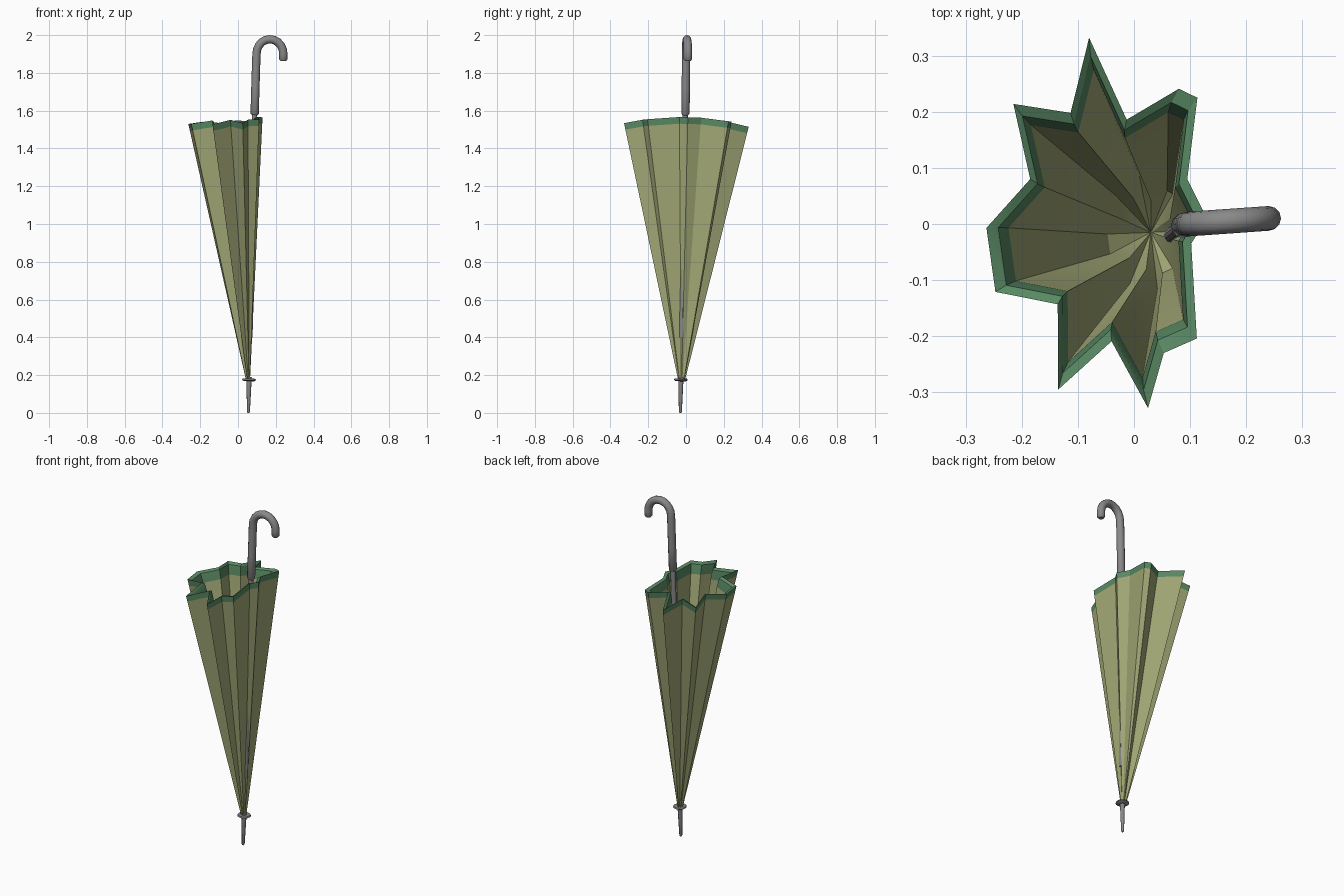
import bpy, bmesh, math
from mathutils import Vector

if "Cube" in bpy.data.objects:
    bpy.data.objects.remove(bpy.data.objects["Cube"])


def material(name, rgb):
    m = bpy.data.materials.new(name)
    m.diffuse_color = (*rgb, 1)
    m.use_nodes = True
    m.node_tree.nodes["Principled BSDF"].inputs["Base Color"].default_value = m.diffuse_color
    return m


OLIVE = material("olive fabric", (0.36, 0.39, 0.18))
GREEN = material("green trim", (0.10, 0.25, 0.125))
GREY = material("grey metal", (0.25, 0.25, 0.25))


def finish(name, bm, mats, angle=30):
    bmesh.ops.recalc_face_normals(bm, faces=bm.faces)
    me = bpy.data.meshes.new(name)
    bm.to_mesh(me)
    bm.free()
    ob = bpy.data.objects.new(name, me)
    bpy.context.collection.objects.link(ob)
    for m in mats:
        me.materials.append(m)
    bpy.ops.object.select_all(action='DESELECT')
    ob.select_set(True)
    bpy.context.view_layer.objects.active = ob
    bpy.ops.object.shade_smooth_by_angle(angle=math.radians(angle))
    return ob


def tube(name, path, radii, sides=12):
    """Sweep a round section along a path and cap both ends."""
    bm = bmesh.new()
    path = [Vector(p) for p in path]
    rings = []
    for i, p in enumerate(path):
        t = (path[min(i + 1, len(path) - 1)] - path[max(i - 1, 0)]).normalized()
        u = Vector((0, 1, 0))
        u = (u - t * u.dot(t)).normalized()
        v = t.cross(u)
        rings.append([bm.verts.new(p + radii[i] * (u * math.cos(a) + v * math.sin(a)))
                      for a in (2 * math.pi * k / sides for k in range(sides))])
    for a, b in zip(rings, rings[1:]):
        for k in range(sides):
            n = (k + 1) % sides
            bm.faces.new((a[k], a[n], b[n], b[k]))
    bm.faces.new(rings[0])
    bm.faces.new(rings[-1])
    return finish(name, bm, [GREY], 45)


# Folded canopy: star-shaped rim outline
rim = [(-0.08, 0.332), (-0.113, 0.198), (-0.215, 0.214), (-0.185, 0.08),
       (-0.263, -0.007), (-0.247, -0.121), (-0.136, -0.143), (-0.135, -0.295),
       (-0.04, -0.209), (0.025, -0.328), (0.053, -0.23), (0.112, -0.204),
       (0.102, -0.035), (0.13, 0.01), (0.095, 0.08), (0.113, 0.225),
       (0.08, 0.241), (-0.013, 0.186)]
apex = Vector((0.06, -0.025, 0.095))
mid = Vector((-0.06, 0, 0))
N = len(rim)


def rim_z(x, y):
    # every rib has the same length, so outer corners hang lower
    d2 = (x - 0.06) ** 2 + (y + 0.025) ** 2
    return 1.567 - d2 / 2.8


bm = bmesh.new()


def ring(height, scale):
    c = apex.lerp(mid, height)
    out = []
    for x, y in rim:
        z = apex.z + (rim_z(x, y) - apex.z) * height
        out.append(bm.verts.new((c.x + (x - mid.x) * scale, c.y + (y - mid.y) * scale, z)))
    return out


# outer wall, outer trim, rim top, inner trim, inner wall
levels = [(0.06, 0.06), (0.976, 0.976), (1, 1), (0.995, 0.9), (0.96, 0.83), (0.37, 0.31)]
rings = [ring(*lv) for lv in levels]
for i, (a, b) in enumerate(zip(rings, rings[1:])):
    for k in range(N):
        n = (k + 1) % N
        f = bm.faces.new((a[k], a[n], b[n], b[k]))
        f.material_index = 1 if i in (1, 2, 3) else 0
# pleated fan closing the inside, and the bottom cap
centre = bm.verts.new((0.03, -0.015, 0.55))
for k in range(N):
    bm.faces.new((rings[-1][k], rings[-1][(k + 1) % N], centre))
bm.faces.new(rings[0])
finish("canopy", bm, [OLIVE, GREEN])

# Shaft, tip and collar along one leaning axis
foot, top = Vector((0.055, -0.03, 0)), Vector((0.088, -0.003, 1.6))


def axis(z):
    return foot.lerp(top, z / 1.6)


tube("shaft", [axis(0.4), axis(1.6)], [0.014, 0.014])
tube("tip", [axis(0), axis(0.006), axis(0.19)], [0.005, 0.008, 0.014])
tube("collar", [axis(0.168), axis(0.174), axis(0.181)], [0.028, 0.037, 0.034], 16)

# Crook handle
path = [(0.087, -0.003, 1.578), (0.088, -0.003, 1.584), (0.092, -0.001, 1.72), (0.096, 0, 1.85)]
for k in range(0, 11):
    a = math.pi * (1 - k / 10)
    path.append((0.169 + 0.071 * math.cos(a), 0.005 - 0.005 * math.cos(a) * -1,
                 1.901 + 0.077 * math.sin(a)))
path += [(0.24, 0.01, 1.872), (0.24, 0.01, 1.862)]
radii = [0.017] + [0.022] * (len(path) - 2) + [0.014]
tube("handle", path, radii)
